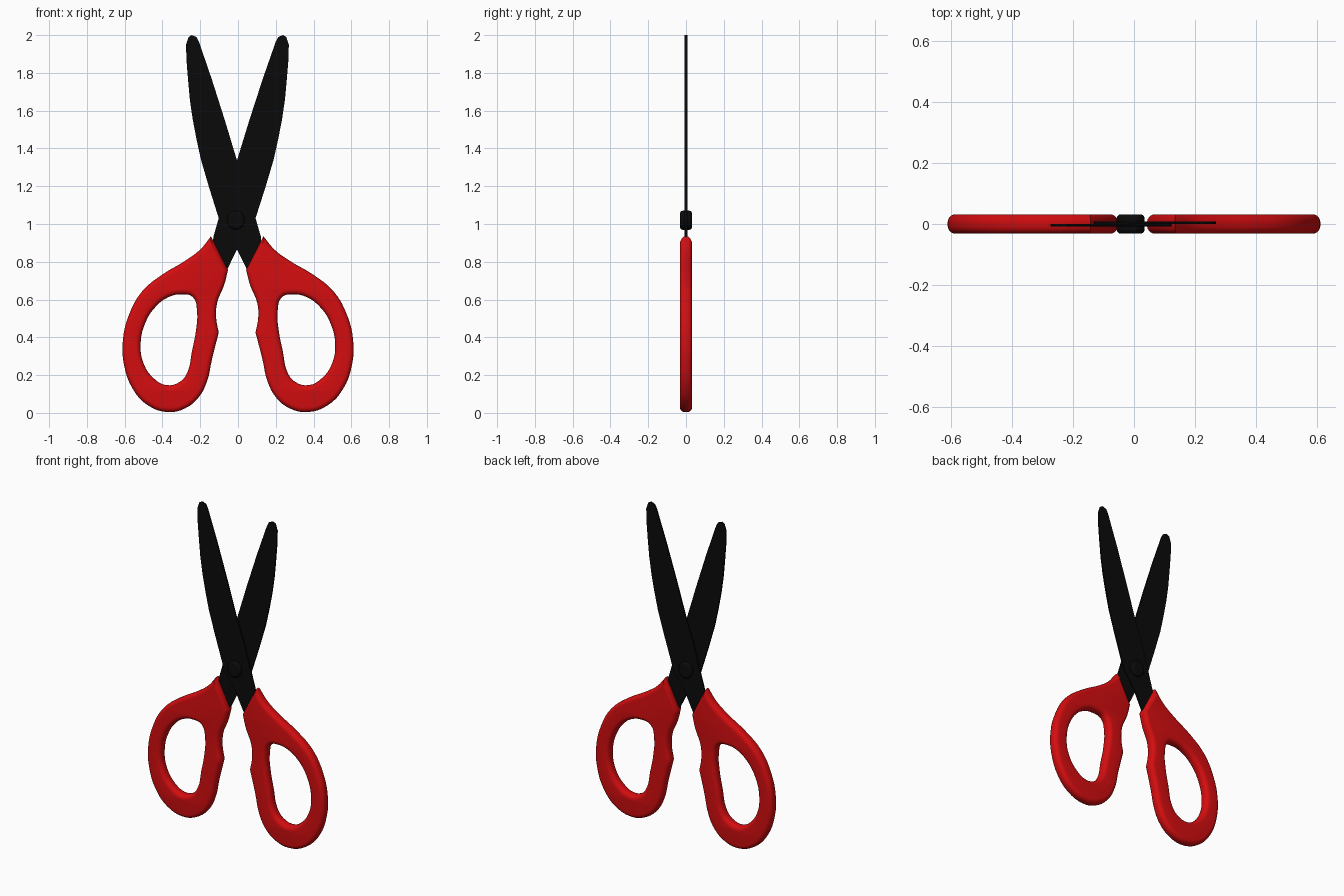
import bpy, bmesh, math

if "Cube" in bpy.data.objects:
    bpy.data.objects.remove(bpy.data.objects["Cube"])


def material(name, rgb):
    m = bpy.data.materials.new(name)
    m.diffuse_color = (*rgb, 1)
    m.use_nodes = True
    m.node_tree.nodes["Principled BSDF"].inputs["Base Color"].default_value = m.diffuse_color
    return m


RED = material("red_plastic", (0.65, 0.004, 0.005))
BLACK = material("black_metal", (0.003, 0.003, 0.003))


def finish(ob, mat, angle):
    ob.data.materials.clear()
    ob.data.materials.append(mat)
    bpy.ops.object.select_all(action='DESELECT')
    ob.select_set(True)
    bpy.context.view_layer.objects.active = ob
    bpy.ops.object.shade_smooth_by_angle(angle=math.radians(angle))


def flip(points):
    # mirror to the other side, with the slight offset of the pivot
    return [(-p[0] - 0.011 * (1 - min(1, abs(p[0]) / 0.6)), *p[1:]) for p in points]


# Blade outline (x, z), tip on the left, tang going into the right handle
blade = [(-0.245, 2.0), (-0.262, 1.99), (-0.275, 1.95), (-0.273, 1.87), (-0.265, 1.77),
         (-0.255, 1.66), (-0.24, 1.555), (-0.22, 1.45), (-0.196, 1.34), (-0.155, 1.2),
         (-0.105, 1.04), (-0.09, 0.99), (-0.01, 0.875), (0.044, 0.765), (0.085, 0.77),
         (0.125, 0.86), (0.122, 0.93), (0.09, 1.04), (0.045, 1.2), (-0.008, 1.345),
         (-0.07, 1.55), (-0.14, 1.77), (-0.207, 1.965), (-0.22, 1.99)]


def make_blade(name, pts, y0, y1):
    bm = bmesh.new()
    f = bm.faces.new([bm.verts.new((x, y0, z)) for x, z in pts])
    r = bmesh.ops.extrude_face_region(bm, geom=[f])
    for v in r["geom"]:
        if isinstance(v, bmesh.types.BMVert):
            v.co.y = y1
    bmesh.ops.recalc_face_normals(bm, faces=bm.faces)
    me = bpy.data.meshes.new(name)
    bm.to_mesh(me)
    bm.free()
    ob = bpy.data.objects.new(name, me)
    bpy.context.collection.objects.link(ob)
    finish(ob, BLACK, 30)


make_blade("front_blade", blade, -0.008, 0.0005)
make_blade("back_blade", flip(blade), -0.0005, 0.008)

# Left handle outline and finger hole (x, z); a third value marks a corner
outer = [(-0.143, 0.935, 1), (-0.053, 0.757, 1), (-0.074, 0.675), (-0.11, 0.585),
         (-0.116, 0.505), (-0.102, 0.425, 1), (-0.138, 0.283), (-0.164, 0.167),
         (-0.21, 0.08), (-0.28, 0.024), (-0.37, 0.004), (-0.477, 0.04), (-0.556, 0.125),
         (-0.604, 0.257), (-0.609, 0.39), (-0.577, 0.52), (-0.508, 0.643),
         (-0.40, 0.733), (-0.28, 0.805), (-0.2, 0.865)]
hole = [(-0.238, 0.612), (-0.217, 0.538), (-0.222, 0.44), (-0.244, 0.325), (-0.268, 0.215),
        (-0.307, 0.165), (-0.38, 0.147), (-0.445, 0.182), (-0.498, 0.257), (-0.516, 0.363),
        (-0.487, 0.485), (-0.434, 0.564), (-0.37, 0.612), (-0.297, 0.628)]


def make_handle(name, loops):
    # filled curve with a rounded rim that stays inside the outline
    cu = bpy.data.curves.new(name, 'CURVE')
    cu.dimensions = '2D'
    cu.fill_mode = 'BOTH'
    cu.resolution_u = 4
    cu.extrude = 0.006
    cu.bevel_depth = 0.026
    cu.bevel_resolution = 4
    cu.offset = -0.026
    for pts in loops:
        sp = cu.splines.new('BEZIER')
        sp.bezier_points.add(len(pts) - 1)
        sp.use_cyclic_u = True
        for b, p in zip(sp.bezier_points, pts):
            b.co = (p[0], p[1], 0)
            kind = 'VECTOR' if len(p) == 3 else 'AUTO'
            b.handle_left_type = b.handle_right_type = kind
    ob = bpy.data.objects.new(name, cu)
    bpy.context.collection.objects.link(ob)
    ob.rotation_euler.x = math.pi / 2
    bpy.ops.object.select_all(action='DESELECT')
    ob.select_set(True)
    bpy.context.view_layer.objects.active = ob
    bpy.ops.object.convert(target='MESH')
    ob = bpy.context.view_layer.objects.active
    bm = bmesh.new()
    bm.from_mesh(ob.data)
    bmesh.ops.remove_doubles(bm, verts=bm.verts, dist=0.0005)
    bmesh.ops.recalc_face_normals(bm, faces=bm.faces)
    bm.to_mesh(ob.data)
    bm.free()
    finish(ob, RED, 50)


make_handle("left_handle", [outer, hole])
make_handle("right_handle", [flip(outer), flip(hole)])

# Pivot screw with rounded heads
bpy.ops.mesh.primitive_cylinder_add(vertices=32, radius=0.046, depth=0.064,
                                    location=(-0.011, 0, 1.02), rotation=(math.pi / 2, 0, 0))
pivot = bpy.context.object
pivot.name = "pivot_screw"
pivot.scale = (1, 1.1, 1)
bev = pivot.modifiers.new("rounding", 'BEVEL')
bev.width = 0.014
bev.segments = 3
finish(pivot, BLACK, 40)
